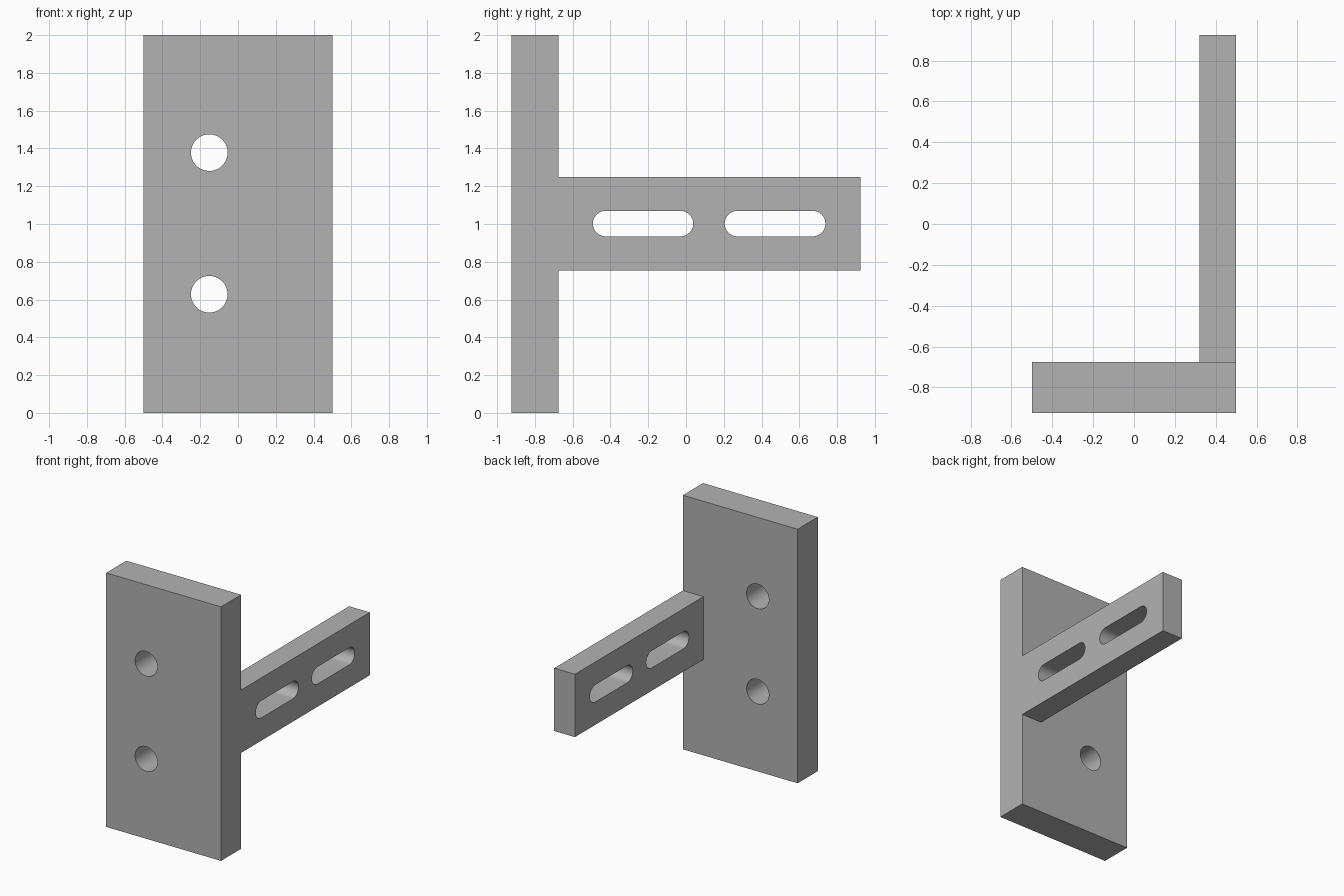
import bpy
import bmesh
from math import cos, sin, pi
from mathutils import Vector

default = bpy.data.objects.get("Cube")
if default:
    bpy.data.objects.remove(default, do_unlink=True)

grey = bpy.data.materials.new("plain grey")
grey.use_nodes = True
colour = (0.448, 0.448, 0.448, 1)
grey.diffuse_color = colour
grey.node_tree.nodes["Principled BSDF"].inputs["Base Color"].default_value = colour


def prism(name, points, sweep):
    """Extrude a planar outline along a sweep vector."""
    bm = bmesh.new()
    face = bm.faces.new([bm.verts.new(p) for p in points])
    extruded = bmesh.ops.extrude_face_region(bm, geom=[face], use_keep_orig=True)
    verts = [g for g in extruded["geom"] if isinstance(g, bmesh.types.BMVert)]
    bmesh.ops.translate(bm, verts=verts, vec=Vector(sweep))
    bmesh.ops.recalc_face_normals(bm, faces=bm.faces)
    mesh = bpy.data.meshes.new(name)
    bm.to_mesh(mesh)
    bm.free()
    mesh.materials.append(grey)
    obj = bpy.data.objects.new(name, mesh)
    bpy.context.collection.objects.link(obj)
    return obj


def block(name, x0, x1, y0, y1, z0, z1):
    outline = [(x0, y0, z0), (x1, y0, z0), (x1, y0, z1), (x0, y0, z1)]
    return prism(name, outline, (0, y1 - y0, 0))


def combine(target, tool, operation):
    """Apply a boolean and discard the tool object."""
    mod = target.modifiers.new(operation.lower(), "BOOLEAN")
    mod.operation = operation
    mod.solver = "EXACT"
    mod.object = tool
    bpy.ops.object.select_all(action="DESELECT")
    bpy.context.view_layer.objects.active = target
    target.select_set(True)
    bpy.ops.object.modifier_apply(modifier=mod.name)
    bpy.data.objects.remove(tool, do_unlink=True)


# Upright plate with the side arm joined flush to its edge
bracket = block("angle_bracket", -0.5, 0.5, -0.925, -0.675, 0, 2)
arm = block("side_arm", 0.32, 0.5, -0.8, 0.925, 0.755, 1.25)
combine(bracket, arm, "UNION")

# Round bolt holes through the plate
SIDES = 48
for z in (0.628, 1.378):
    ring = [(-0.152 + 0.097 * cos(2 * pi * i / SIDES), -1.1,
             z + 0.097 * sin(2 * pi * i / SIDES)) for i in range(SIDES)]
    combine(bracket, prism("bolt_hole", ring, (0, 0.55, 0)), "DIFFERENCE")

# Rounded slots through the arm
RADIUS, HALF = 0.0675, 24
for y0, y1 in ((-0.493, 0.038), (0.205, 0.738)):
    outline = []
    for centre, start in ((y1 - RADIUS, -pi / 2), (y0 + RADIUS, pi / 2)):
        for i in range(HALF + 1):
            a = start + pi * i / HALF
            outline.append((0.1, centre + RADIUS * cos(a), 1.002 + RADIUS * sin(a)))
    combine(bracket, prism("slot", outline, (0.6, 0, 0)), "DIFFERENCE")

# Smooth the bores, keep the block edges sharp
bpy.ops.object.select_all(action="DESELECT")
bracket.select_set(True)
bpy.context.view_layer.objects.active = bracket
bpy.ops.object.shade_smooth_by_angle(angle=pi / 6)
